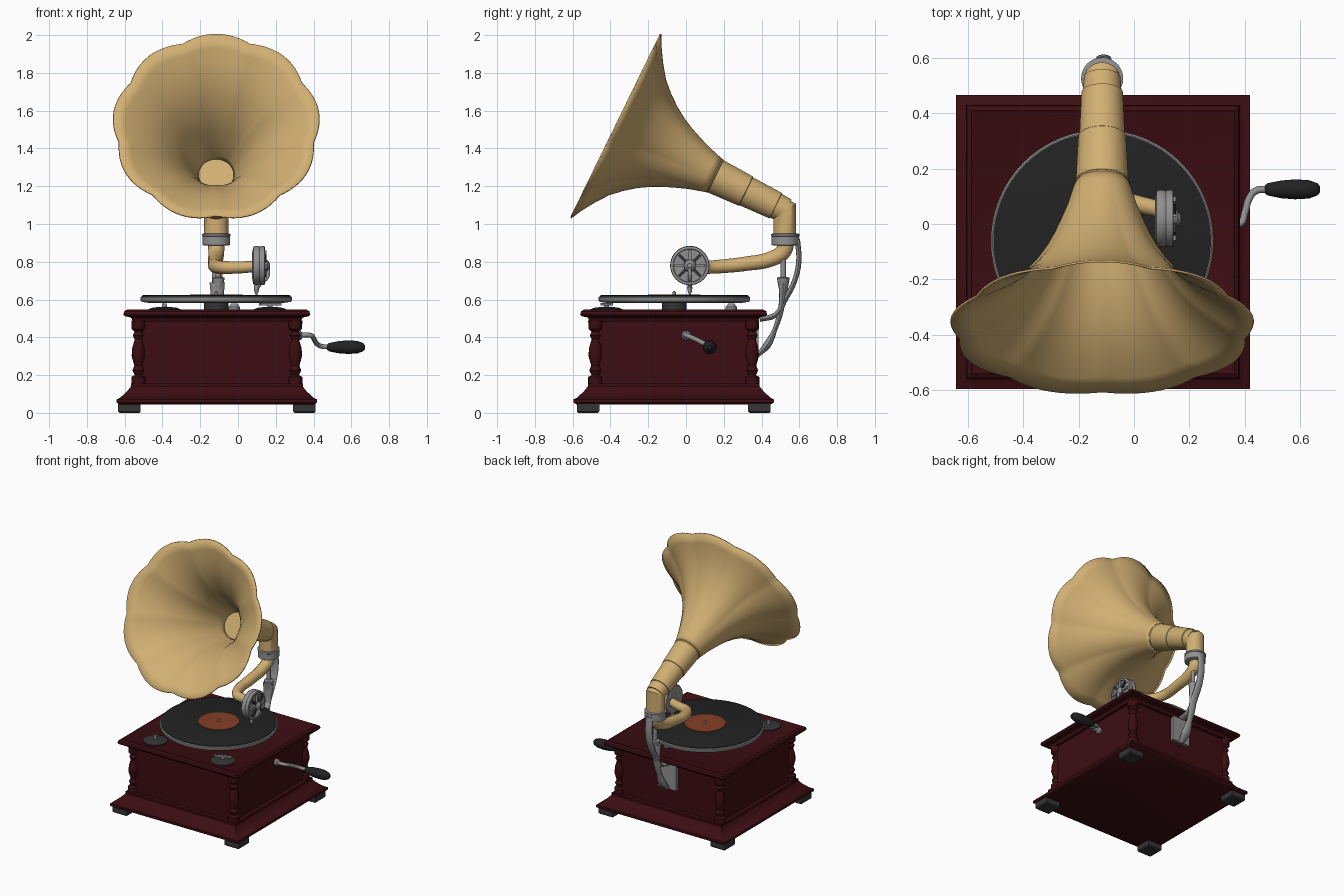
import bpy, bmesh
from math import sin, cos, pi, radians, sqrt
from mathutils import Matrix, Vector

if "Cube" in bpy.data.objects:
    bpy.data.objects.remove(bpy.data.objects["Cube"])


def material(name, r, g, b):
    m = bpy.data.materials.new(name)
    m.use_nodes = True
    m.diffuse_color = (r, g, b, 1)
    m.node_tree.nodes["Principled BSDF"].inputs["Base Color"].default_value = (r, g, b, 1)
    return m


BRASS = material("warm brass", 0.64, 0.43, 0.17)
WOOD = material("dark red wood", 0.045, 0.004, 0.006)
BLACK = material("black", 0.016, 0.016, 0.016)
DARK = material("dark grey", 0.035, 0.035, 0.035)
STEEL = material("steel grey", 0.28, 0.28, 0.28)
LABEL = material("rust label", 0.24, 0.05, 0.018)

CX, CY = -0.112, -0.065          # cabinet centre


def finish(name, me, mat, angle=35):
    me.materials.clear()
    me.materials.append(mat)
    for p in me.polygons:
        p.use_smooth = True
    me.set_sharp_from_angle(angle=radians(angle))
    ob = bpy.data.objects.new(name, me)
    bpy.context.collection.objects.link(ob)
    return ob


def lathe(name, profile, mat, at=(0, 0, 0), rot=None, segs=32, shape=None, caps=True, turn=0):
    """Spin (radius, height) pairs round local z; shape() may vary the radius."""
    bm = bmesh.new()
    rings = []
    for r, z in profile:
        ring = []
        for i in range(segs):
            a = 2 * pi * i / segs + turn
            k = r * (shape(a, z) if shape else 1)
            ring.append(bm.verts.new((k * cos(a), k * sin(a), z)))
        rings.append(ring)
    for lo, hi in zip(rings, rings[1:]):
        for i in range(segs):
            j = (i + 1) % segs
            bm.faces.new((lo[i], lo[j], hi[j], hi[i]))
    if caps:
        bm.faces.new(rings[0][::-1])
        bm.faces.new(rings[-1])
    bm.transform(Matrix.Translation(at) @ (rot or Matrix()))
    me = bpy.data.meshes.new(name)
    bm.to_mesh(me)
    bm.free()
    return finish(name, me, mat)


def square(name, profile, mat, at):
    """Stack of squares given as (half width, height)."""
    return lathe(name, [(h * sqrt(2), z) for h, z in profile], mat, at, segs=4, turn=pi / 4)


def box(name, size, at, mat, rot=None):
    bm = bmesh.new()
    bmesh.ops.create_cube(bm, size=1)
    bm.transform(Matrix.Translation(at) @ (rot or Matrix()) @ Matrix.Diagonal((*size, 1)))
    me = bpy.data.meshes.new(name)
    bm.to_mesh(me)
    bm.free()
    return finish(name, me, mat)


def tube(name, points, radius, mat, flat=1, widths=None):
    """Smooth tube along points; flat widens it along x."""
    cu = bpy.data.curves.new(name, "CURVE")
    cu.dimensions = "3D"
    cu.bevel_depth = radius
    cu.bevel_resolution = 4
    cu.use_fill_caps = True
    sp = cu.splines.new("BEZIER")
    sp.bezier_points.add(len(points) - 1)
    for i, (b, p) in enumerate(zip(sp.bezier_points, points)):
        b.co = p
        b.handle_left_type = b.handle_right_type = "AUTO"
        b.radius = widths[i] if widths else 1
    tmp = bpy.data.objects.new(name + "_path", cu)
    me = bpy.data.meshes.new_from_object(tmp)
    bpy.data.objects.remove(tmp)
    x0 = points[0][0]
    if flat != 1:
        for v in me.vertices:
            v.co.x = x0 + (v.co.x - x0) * flat
    me.name = name
    return finish(name, me, mat, 50)


# Cabinet: flared base, body, moulded lid
ctr = (CX, CY, 0)
square("cabinet_base", [(0.515, 0.045), (0.53, 0.055), (0.53, 0.072), (0.512, 0.08),
                        (0.475, 0.115), (0.455, 0.14), (0.455, 0.155)], WOOD, ctr)
square("cabinet_body", [(0.425, 0.15), (0.425, 0.51)], WOOD, ctr)
square("cabinet_lid", [(0.445, 0.485), (0.455, 0.505), (0.488, 0.512), (0.495, 0.522),
                       (0.49, 0.538), (0.475, 0.547), (0.465, 0.541)], WOOD, ctr)

# Corner columns, feet
column = [(0.038, 0.15), (0.038, 0.19), (0.02, 0.2), (0.032, 0.225), (0.022, 0.25), (0.036, 0.3),
          (0.034, 0.34), (0.02, 0.39), (0.03, 0.41), (0.02, 0.43), (0.036, 0.445), (0.038, 0.49)]
for sx, nx in ((-1, "right"), (1, "left")):
    for sy, ny in ((-1, "front"), (1, "back")):
        lathe(f"{ny}_{nx}_column", column, WOOD, (CX + sx * 0.415, CY + sy * 0.415, 0), segs=16)
        square(f"{ny}_{nx}_foot", [(0.052, 0), (0.06, 0.008), (0.06, 0.05)], DARK,
               (CX + sx * 0.463, CY + sy * 0.453, 0))

# Turntable and record
axis = (CX - 0.003, CY + 0.003, 0)
lathe("turntable_hub", [(0.065, 0.54), (0.065, 0.59)], DARK, axis)
lathe("turntable_platter", [(0.36, 0.583), (0.395, 0.588), (0.402, 0.598), (0.402, 0.612),
                            (0.396, 0.617)], STEEL, axis, segs=64)
lathe("record", [(0.393, 0.612), (0.393, 0.621), (0.388, 0.623)], BLACK, axis, segs=64)
lathe("record_label", [(0.138, 0.62), (0.138, 0.626)], LABEL, axis, segs=48)
lathe("spindle", [(0.009, 0.62), (0.009, 0.64), (0.004, 0.644)], STEEL, axis, segs=12)

# Deck controls
for name, x in (("brake_plate", 0.17), ("speed_plate", -0.39)):
    lathe(name, [(0.085, 0.54), (0.085, 0.549), (0.06, 0.558), (0.02, 0.561)], DARK, (x, -0.42, 0))
    lathe(name + "_post", [(0.014, 0.55), (0.012, 0.58)], STEEL, (x, -0.42, 0), segs=12)
box("brake_lever", (0.12, 0.02, 0.012), (0.17, -0.42, 0.575), STEEL, Matrix.Rotation(0.4, 4, "Z"))
lathe("deck_knob", [(0.03, 0.54), (0.03, 0.56), (0.015, 0.58)], STEEL, (-0.02, 0.24, 0), segs=16)

# Horn: scalloped flare on a tilted axis
LOBES = 9
a = Vector((0, -0.898, 0.439)).normalized()
n = Vector((0, 0.439, 0.898)).normalized()
tilt = Matrix((Vector((1, 0, 0)), n, a)).transposed().to_4x4()
root = (-0.115, 0.53, 1.07)


def scallop(ang, t):
    w = min(max((t - 0.42) / 0.58, 0), 1)
    return 1 - 0.05 * w * (1 - abs(cos(LOBES / 2 * (ang - pi / 2))))


flare = [(0.093, 0.42), (0.104, 0.46), (0.122, 0.52), (0.145, 0.58), (0.17, 0.64), (0.2, 0.7),
         (0.238, 0.76), (0.285, 0.82), (0.343, 0.88), (0.415, 0.932), (0.485, 0.975), (0.55, 1.008)]
horn = lathe("horn_flare", flare, BRASS, root, tilt, segs=LOBES * 12, shape=scallop, caps=False)
shell = horn.modifiers.new("thickness", "SOLIDIFY")
shell.thickness = 0.008
shell.offset = 0
lathe("horn_neck", [(0.066, 0.0), (0.07, 0.06), (0.075, 0.062), (0.082, 0.235), (0.086, 0.238),
                    (0.095, 0.415), (0.099, 0.42), (0.098, 0.432)], BRASS, root, tilt, segs=48)

# Elbow: upright pipe mitred into the neck
bm = bmesh.new()
rings = []
for low in (True, False):
    ring = []
    for i in range(32):
        c, s = 0.066 * cos(2 * pi * i / 32), 0.06 * sin(2 * pi * i / 32)
        ring.append(bm.verts.new((root[0] + c, 0.523 + s, 0.93 if low else 1.07 + 0.62 * s)))
    rings.append(ring)
tip = [bm.verts.new(v.co + Vector((0, -0.09, 0.044))) for v in rings[1]]
for lo, hi in ((rings[0], rings[1]), (rings[1], tip)):
    for i in range(32):
        j = (i + 1) % 32
        bm.faces.new((lo[i], lo[j], hi[j], hi[i]))
me = bpy.data.meshes.new("horn_elbow")
bm.to_mesh(me)
bm.free()
finish("horn_elbow", me, BRASS)

# Collar and tone arm
lathe("collar", [(0.06, 0.885), (0.073, 0.89), (0.073, 0.935), (0.076, 0.937), (0.076, 0.947),
                 (0.062, 0.95)], STEEL, (root[0], 0.525, 0))
tube("tone_arm", [(-0.115, 0.53, 0.91), (-0.115, 0.515, 0.855), (-0.118, 0.45, 0.815),
                  (-0.12, 0.32, 0.79), (-0.115, 0.18, 0.775), (-0.07, 0.095, 0.77),
                  (0.0, 0.075, 0.77), (0.085, 0.055, 0.775)], 0.04, BRASS,
     widths=[1.15, 1.05, 1, 0.95, 0.9, 0.85, 0.8, 0.75])

# Sound box with spokes and needle
side = Matrix.Rotation(pi / 2, 4, "Y")
box_at = (0.075, 0.02, 0.78)
lathe("sound_box", [(0.07, 0), (0.098, 0.006), (0.104, 0.015), (0.104, 0.03), (0.1, 0.04),
                    (0.104, 0.048), (0.102, 0.066), (0.088, 0.068), (0.086, 0.058)],
      STEEL, box_at, side, segs=40)
for i in range(8):
    spin = Matrix.Rotation(i * pi / 4, 4, "X")
    box("sound_box_spoke", (0.014, 0.016, 0.06),
        Vector((0.145, 0.02, 0.78)) + spin @ Vector((0, 0, 0.05)), DARK if i % 2 else STEEL, spin)
lathe("sound_box_centre", [(0.035, 0.05), (0.03, 0.08), (0.012, 0.095)], STEEL, box_at, side, segs=16)
tube("needle_arm", [(0.16, 0.02, 0.77), (0.155, 0.02, 0.72), (0.12, 0.02, 0.685), (0.1, 0.02, 0.66)],
     0.01, STEEL)
lathe("needle", [(0.003, 0.622), (0.012, 0.645), (0.014, 0.665), (0.008, 0.69)], STEEL,
      (0.098, 0.02, 0), segs=12)

# Rear support: rod, cone socket, straps and wall plate
lathe("support_rod", [(0.015, 0.7), (0.015, 0.9)], STEEL, (-0.105, 0.515, 0), segs=12)
lathe("rod_socket", [(0.02, 0.635), (0.034, 0.715), (0.02, 0.72)], STEEL, (-0.105, 0.515, 0), segs=16)
tube("upper_strap", [(-0.11, 0.59, 0.92), (-0.11, 0.597, 0.8), (-0.11, 0.575, 0.7),
                     (-0.11, 0.525, 0.6), (-0.11, 0.475, 0.52), (-0.11, 0.39, 0.495)],
     0.014, STEEL, 2)
tube("lower_strap", [(-0.11, 0.515, 0.69), (-0.11, 0.505, 0.56), (-0.11, 0.47, 0.44),
                     (-0.11, 0.43, 0.36), (-0.11, 0.38, 0.305)],
     0.016, STEEL, 1.8, widths=[1.4, 1, 0.8, 1.3, 0.7])
box("wall_plate", (0.15, 0.03, 0.2), (-0.11, 0.368, 0.405), STEEL)

# Crank and grip
lathe("crank_socket", [(0.025, 0), (0.025, 0.02), (0.015, 0.03)], STEEL, (0.31, 0, 0.41), side, segs=16)
tube("crank_arm", [(0.31, 0, 0.41), (0.385, 0.003, 0.41), (0.4, 0.04, 0.395), (0.415, 0.09, 0.37),
                   (0.44, 0.12, 0.353), (0.49, 0.125, 0.35)], 0.013, STEEL)
lathe("crank_grip", [(0.014, 0), (0.022, 0.01), (0.032, 0.06), (0.036, 0.11), (0.033, 0.16),
                     (0.022, 0.19), (0.01, 0.2)], BLACK, (0.472, 0.125, 0.348), side, segs=24)
